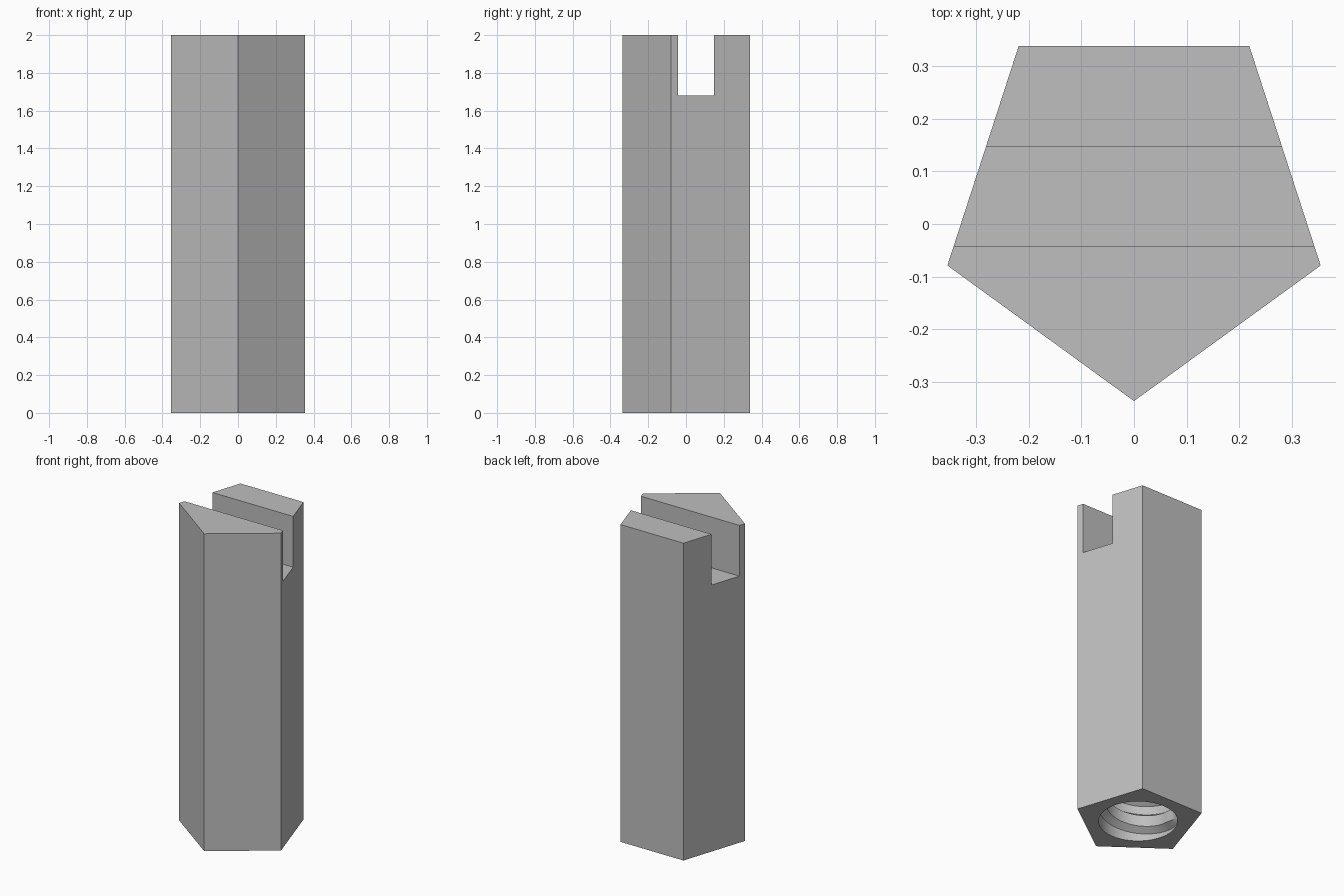
import bpy, bmesh, math

if "Cube" in bpy.data.objects:
    bpy.data.objects.remove(bpy.data.objects["Cube"])

R = 0.3735          # pentagon circumradius
CY = 0.0365         # pentagon axis, so the bounds centre on y = 0
HOLE_R, HOLE_DEPTH = 0.226, 0.85

grey = bpy.data.materials.new("plain grey")
grey.diffuse_color = (0.52, 0.52, 0.52, 1)
grey.use_nodes = True
grey.node_tree.nodes["Principled BSDF"].inputs["Base Color"].default_value = grey.diffuse_color


def make_object(name, bm):
    bmesh.ops.recalc_face_normals(bm, faces=bm.faces)
    mesh = bpy.data.meshes.new(name)
    bm.to_mesh(mesh)
    bm.free()
    obj = bpy.data.objects.new(name, mesh)
    bpy.context.collection.objects.link(obj)
    mesh.materials.append(grey)
    return obj


def prism(name, points, z0, z1):
    bm = bmesh.new()
    base = bm.faces.new([bm.verts.new((x, y, z0)) for x, y in points])
    top = bmesh.ops.extrude_face_region(bm, geom=[base])["geom"]
    bmesh.ops.translate(bm, vec=(0, 0, z1 - z0),
                        verts=[v for v in top if isinstance(v, bmesh.types.BMVert)])
    return make_object(name, bm)


def ring(radius, sides, start):
    angles = [start + i * math.tau / sides for i in range(sides)]
    return [(radius * math.cos(a), CY + radius * math.sin(a)) for a in angles]


# Five-sided post with its point to the front
post = prism("post", ring(R, 5, -math.pi / 2), 0, 2)

# Slot across the top and round bore in the base
slot = prism("slot_cutter", [(-1, -0.042), (1, -0.042), (1, 0.147), (-1, 0.147)], 1.68, 2.2)
bore = prism("bore_cutter", ring(HOLE_R, 64, 0), -0.1, HOLE_DEPTH)
for cutter in (slot, bore):
    cut = post.modifiers.new(cutter.name, 'BOOLEAN')
    cut.operation = 'DIFFERENCE'
    cut.solver = 'EXACT'
    cut.object = cutter
    bpy.context.view_layer.objects.active = post
    bpy.ops.object.modifier_apply(modifier=cut.name)
    bpy.data.objects.remove(cutter)

# Helical thread ridge inside the bore
PITCH, TURNS, STEPS, DEPTH = 0.18, 4, 48, 0.04
bm = bmesh.new()
rows = []
for i in range(TURNS * STEPS + 1):
    a = math.radians(140) + i * math.tau / STEPS
    z = 0.002 + PITCH * i / STEPS
    d = DEPTH * min(1, 0.1 + i / 4)      # short lead-in at the mouth
    profile = [(HOLE_R + 0.003, 0), (HOLE_R - d, 0.03), (HOLE_R - d, 0.10), (HOLE_R + 0.003, 0.13)]
    rows.append([bm.verts.new((r * math.cos(a), CY + r * math.sin(a), z + h)) for r, h in profile])
for lower, upper in zip(rows, rows[1:]):
    for j in range(4):
        k = (j + 1) % 4
        bm.faces.new((lower[j], lower[k], upper[k], upper[j]))
bm.faces.new(rows[0])
bm.faces.new(rows[-1])
thread = make_object("bore_thread", bm)

# Smooth the round walls, keep the flat sides crisp
for obj in (post, thread):
    bpy.ops.object.select_all(action='DESELECT')
    obj.select_set(True)
    bpy.context.view_layer.objects.active = obj
    bpy.ops.object.shade_smooth_by_angle(angle=math.radians(30))
